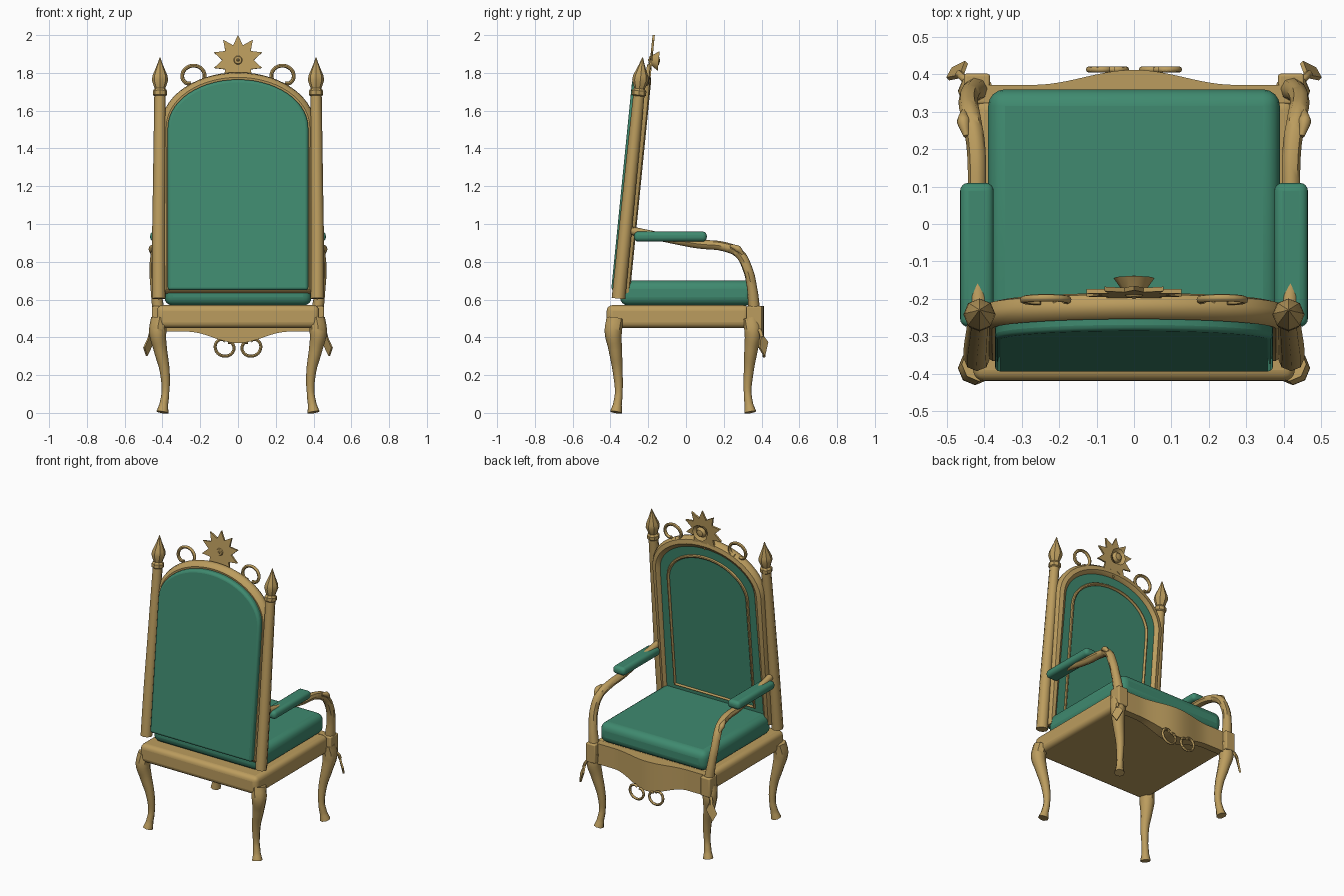
import bpy, bmesh, math
from mathutils import Vector, Matrix

if "Cube" in bpy.data.objects:
    bpy.data.objects.remove(bpy.data.objects["Cube"])


def material(name, rgb):
    m = bpy.data.materials.new(name)
    m.diffuse_color = (*rgb, 1)
    m.use_nodes = True
    m.node_tree.nodes["Principled BSDF"].inputs["Base Color"].default_value = m.diffuse_color
    return m


GOLD = material("antique gold", (0.50, 0.335, 0.112))
GREEN = material("green velvet", (0.050, 0.255, 0.160))
LEAN = 0.1  # forward slope of the backrest


def lean(x, z, off=0.0):
    """Point on the sloping plane of the backrest, pushed along y by off."""
    return Vector((x, -0.345 + (z - 0.61) * LEAN + off, z))


def finish(ob, mat, angle=35):
    ob.data.materials.clear()
    ob.data.materials.append(mat)
    bpy.ops.object.select_all(action='DESELECT')
    ob.select_set(True)
    bpy.context.view_layer.objects.active = ob
    bpy.ops.object.shade_smooth_by_angle(angle=math.radians(angle))
    return ob


def from_bmesh(name, bm, mat, bevel=0, segments=4):
    bmesh.ops.recalc_face_normals(bm, faces=bm.faces)
    me = bpy.data.meshes.new(name)
    bm.to_mesh(me)
    bm.free()
    ob = bpy.data.objects.new(name, me)
    bpy.context.collection.objects.link(ob)
    if bevel:
        mod = ob.modifiers.new("round", 'BEVEL')
        mod.width, mod.segments, mod.limit_method = bevel, segments, 'ANGLE'
        mod.angle_limit = math.radians(40)
    return finish(ob, mat)


def box(name, lo, hi, mat, bevel=0):
    bm = bmesh.new()
    lo, hi = Vector(lo), Vector(hi)
    bmesh.ops.create_cube(bm, size=1, matrix=Matrix.Translation((lo + hi) / 2) @ Matrix.Diagonal((*(hi - lo), 1)))
    return from_bmesh(name, bm, mat, bevel)


def tube(name, pts, radii, mat, closed=False, smooth=True):
    """Round bar along points, with one radius or one per point."""
    cu = bpy.data.curves.new(name, 'CURVE')
    cu.dimensions, cu.bevel_depth, cu.bevel_resolution = '3D', 1.0, 2
    cu.use_fill_caps, cu.resolution_u = True, 5
    if not isinstance(radii, (list, tuple)):
        radii = [radii] * len(pts)
    sp = cu.splines.new('BEZIER' if smooth else 'POLY')
    points = sp.bezier_points if smooth else sp.points
    points.add(len(pts) - 1)
    for p, co, r in zip(points, pts, radii):
        p.co = co if smooth else (*co, 1)
        p.radius = r
        if smooth:
            p.handle_left_type = p.handle_right_type = 'AUTO'
    sp.use_cyclic_u = closed
    ob = bpy.data.objects.new(name, cu)
    bpy.context.collection.objects.link(ob)
    bpy.ops.object.select_all(action='DESELECT')
    ob.select_set(True)
    bpy.context.view_layer.objects.active = ob
    bpy.ops.object.convert(target='MESH')
    return finish(bpy.context.object, mat, 45)


def lathe(name, profile, mat, matrix, sides=10):
    """Turned part from (radius, height) pairs."""
    bm = bmesh.new()
    rings = [[bm.verts.new((r * math.cos(2 * math.pi * i / sides), r * math.sin(2 * math.pi * i / sides), h))
              for i in range(sides)] for r, h in profile]
    for a, b in zip(rings, rings[1:]):
        for i in range(sides):
            j = (i + 1) % sides
            bm.faces.new((a[i], a[j], b[j], b[i]))
    bm.faces.new(rings[0])
    bm.faces.new(rings[-1])
    bm.transform(matrix)
    return from_bmesh(name, bm, mat)


def plate(name, front, back, mat, bevel=0, segments=3):
    """Solid between two matching outlines."""
    bm = bmesh.new()
    a = [bm.verts.new(p) for p in front]
    b = [bm.verts.new(p) for p in back]
    bm.faces.new(a)
    bm.faces.new(b)
    for i in range(len(a)):
        j = (i + 1) % len(a)
        bm.faces.new((a[i], a[j], b[j], b[i]))
    return from_bmesh(name, bm, mat, bevel, segments)


def arch(hw, z0, spring, top, n=28):
    """Outline with straight sides and an elliptical head."""
    pts = [(hw, z0)]
    for i in range(n + 1):
        a = math.pi * i / n
        pts.append((hw * math.cos(a), spring + (top - spring) * math.sin(a)))
    return pts + [(-hw, z0)]


# Seat frame and cushion
box("seat_frame", (-0.43, -0.42, 0.45), (0.43, 0.335, 0.57), GOLD, 0.03)
box("seat_cushion", (-0.39, -0.35, 0.568), (0.39, 0.36, 0.70), GREEN, 0.045)


# Bowed and scalloped front apron
def swell(x):
    return 0.5 * (1 + math.cos(math.pi * min(abs(x) / 0.27, 1)))


bm = bmesh.new()
cols = []
for i in range(41):
    x = -0.40 + 0.80 * i / 40
    y, z = 0.372 + 0.04 * swell(x), 0.43 - 0.06 * swell(x)
    cols.append([bm.verts.new(p) for p in ((x, y, z), (x, y, 0.565), (x, 0.325, 0.565), (x, 0.325, z))])
for a, b in zip(cols, cols[1:]):
    for i in range(4):
        bm.faces.new((a[i], b[i], b[i - 1], a[i - 1]))
bm.faces.new(cols[0])
bm.faces.new(cols[-1])
from_bmesh("front_apron", bm, GOLD)

# Back upholstery: rear pad, front pad and thin gold bead
outline = arch(0.372, 0.65, 1.51, 1.765)
plate("back_rear_pad", [lean(x, z, 0.0) for x, z in outline],
      [lean(x, z, -0.055) for x, z in outline], GREEN, 0.015)
plate("back_front_pad", [lean(x, z, 0.03) for x, z in outline],
      [lean(x, z, -0.01) for x, z in outline], GREEN)
tube("back_bead", [lean(x, z, 0.032) for x, z in arch(0.29, 0.73, 1.46, 1.675)],
     0.010, GOLD, True, False)

# Arched back frame
tube("back_frame", [lean(x, z, 0.01) for x, z in arch(0.375, 0.655, 1.51, 1.768)],
     0.036, GOLD, True, False)

# Crest star with petalled boss
tilt = Matrix.Rotation(-math.atan(LEAN), 4, 'X')
star_c = lean(0, 1.867, 0.035)
ring = []
for i in range(20):
    a, r = math.pi * i / 10, 0.134 if i % 2 == 0 else 0.083
    ring.append((r * math.sin(a), r * math.cos(a)))
plate("crest_star", [star_c + tilt @ Vector((x, 0.006, z)) for x, z in ring],
      [star_c + tilt @ Vector((x, -0.006, z)) for x, z in ring], GOLD)
turn = Matrix.Translation(star_c) @ tilt @ Matrix.Rotation(-math.pi / 2, 4, 'X')
lathe("crest_boss", [(0.02, -0.012), (0.03, 0.005), (0.055, 0.04), (0.035, 0.025), (0.022, 0.042), (0.004, 0.046)],
      GOLD, turn)
lathe("crest_stud", [(0.004, -0.016), (0.01, -0.01), (0.01, 0)], GOLD, turn)


def scroll(cx, cz, r, start, sweep, s):
    """C scroll curling inward at both ends, as (x, z) pairs."""
    out = []
    for i in range(19):
        t = i / 18
        rr = r * (1 - 0.55 * abs(2 * t - 1) ** 3)
        a = math.radians(start + sweep * t)
        out.append((s * (cx + rr * math.cos(a)), cz + rr * math.sin(a)))
    return out


for s in (1, -1):
    side = "right" if s > 0 else "left"

    # Back post and pointed finial
    tube("back_post_" + side,
         [lean(s * x, z, -0.012) for x, z in ((0.42, 0.605), (0.42, 0.9), (0.416, 1.3), (0.413, 1.70))],
         [0.036, 0.035, 0.033, 0.030], GOLD)
    lathe("finial_" + side,
          [(0.028, -0.03), (0.038, -0.022), (0.038, 0.0), (0.028, 0.012), (0.043, 0.055), (0.040, 0.08),
           (0.015, 0.14), (0.002, 0.178)],
          GOLD, Matrix.Translation(lean(s * 0.413, 1.705, -0.012)) @ tilt, 8)

    # Crest and apron scrolls
    tube("crest_scroll_" + side,
         [lean(x, z, 0.025) for x, z in scroll(0.235, 1.772, 0.066, -60, 290, s)], 0.010, GOLD)
    tube("apron_scroll_" + side,
         [(x, 0.413, z) for x, z in scroll(0.068, 0.355, 0.055, -230, 320, s)], 0.008, GOLD)

    # Armrest sweeping down to the seat, with pad and leaf knuckle
    tube("arm_" + side,
         [(s * x, y, z) for x, y, z in (
             (0.412, -0.29, 0.965), (0.42, -0.10, 0.925), (0.42, 0.06, 0.895), (0.423, 0.21, 0.878),
             (0.435, 0.28, 0.845), (0.443, 0.325, 0.765), (0.436, 0.35, 0.66), (0.422, 0.36, 0.55))],
         [0.022, 0.023, 0.024, 0.025, 0.026, 0.026, 0.027, 0.032], GOLD)
    box("arm_pad_" + side, (s * 0.42 - 0.045, -0.275, 0.907), (s * 0.42 + 0.045, 0.11, 0.960), GREEN, 0.022)
    tube("arm_leaf_" + side,
         [(s * 0.448, 0.235, 0.885), (s * 0.456, 0.275, 0.868), (s * 0.455, 0.30, 0.84)],
         [0.008, 0.018, 0.008], GOLD)

    # Corner block and hanging leaf on the front leg
    box("corner_block_" + side, (s * 0.42 - 0.035, 0.32, 0.44), (s * 0.42 + 0.035, 0.402, 0.565), GOLD, 0.008)
    leaf = [Vector((s * x, y, z)) for x, y, z in
            ((0.462, 0.395, 0.425), (0.448, 0.432, 0.375), (0.483, 0.415, 0.30), (0.498, 0.388, 0.345))]
    shift = Vector((s * 0.004, 0.004, 0))
    plate("knee_leaf_" + side, [p + shift for p in leaf], [p - shift for p in leaf], GOLD)
    tube("leaf_stem_" + side,
         [(s * 0.43, 0.37, 0.45), (s * 0.455, 0.39, 0.435), (s * 0.468, 0.402, 0.40)], 0.010, GOLD)

    # Cabriole legs
    for f, end, y0 in ((1, "front", 0.0), (-1, "rear", 0.03)):
        tube(f"{end}_leg_{side}",
             [(s * x, f * (y + y0), z) for x, y, z in (
                 (0.415, 0.345, 0.50), (0.425, 0.355, 0.43), (0.412, 0.345, 0.34), (0.388, 0.332, 0.22),
                 (0.384, 0.326, 0.11), (0.393, 0.333, 0.045), (0.400, 0.340, 0.003))],
             [0.046, 0.046, 0.036, 0.026, 0.020, 0.023, 0.032], GOLD)
